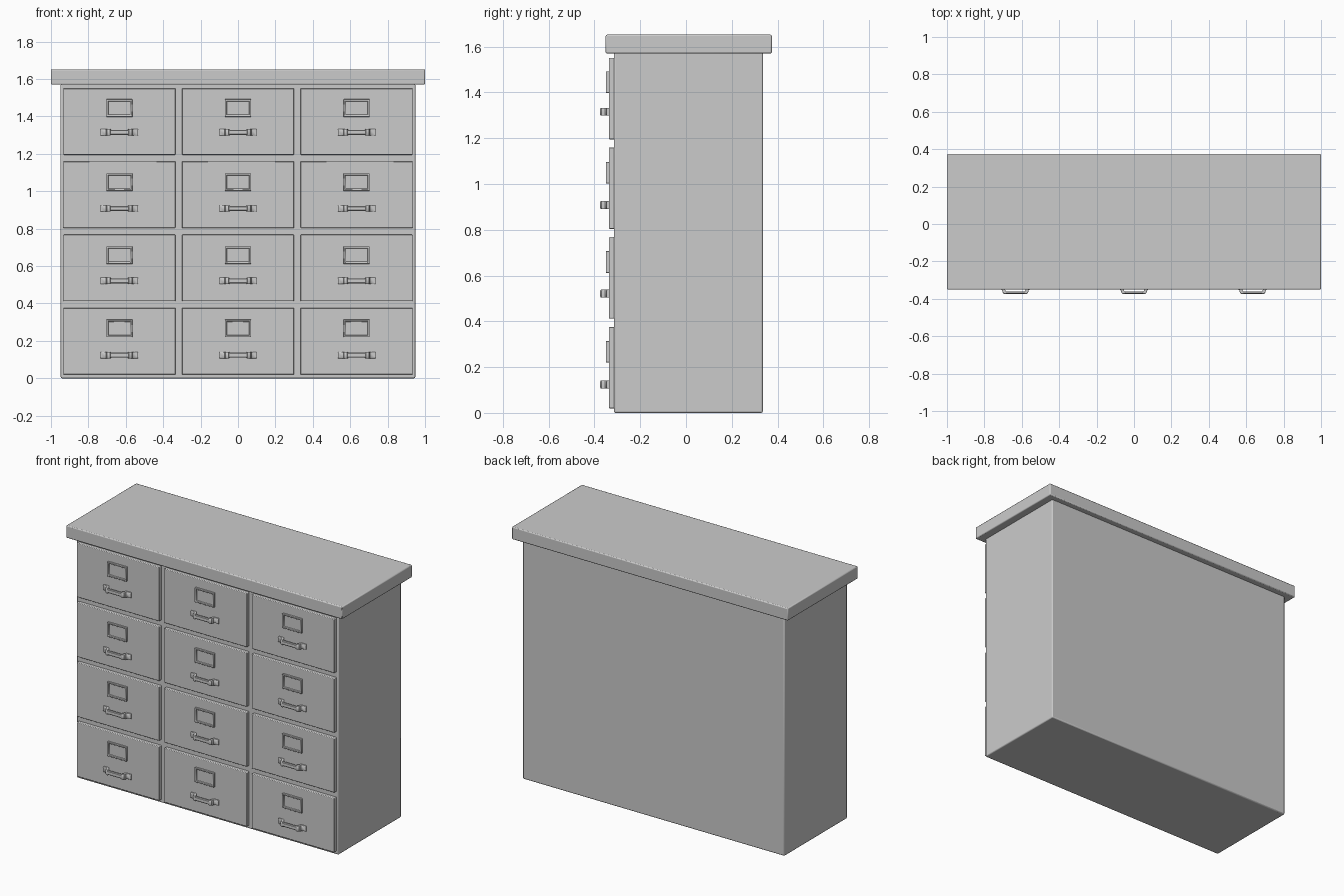
import bpy, bmesh, math

if "Cube" in bpy.data.objects:
    bpy.data.objects.remove(bpy.data.objects["Cube"])

FACE = -0.337  # y of the drawer fronts


def finish(name, bm, bevel=0.0, segments=2):
    bmesh.ops.recalc_face_normals(bm, faces=bm.faces)
    mesh = bpy.data.meshes.new(name)
    bm.to_mesh(mesh)
    bm.free()
    ob = bpy.data.objects.new(name, mesh)
    bpy.context.collection.objects.link(ob)
    if bevel:
        mod = ob.modifiers.new("Bevel", "BEVEL")
        mod.width, mod.segments, mod.limit_method = bevel, segments, "ANGLE"
    bpy.ops.object.select_all(action="DESELECT")
    bpy.context.view_layer.objects.active = ob
    ob.select_set(True)
    bpy.ops.object.shade_smooth_by_angle(angle=math.radians(35))
    return ob


def box_bm(x0, x1, y0, y1, z0, z1):
    bm = bmesh.new()
    bmesh.ops.create_cube(bm, size=1)
    for v in bm.verts:
        v.co.x = x1 if v.co.x > 0 else x0
        v.co.y = y1 if v.co.y > 0 else y0
        v.co.z = z1 if v.co.z > 0 else z0
    return bm


def label_frame(name, x, z):
    # raised plate with an inset, recessed card window
    bm = box_bm(x - 0.07, x + 0.07, -0.350, FACE + 0.004, z - 0.047, z + 0.047)
    bm.normal_update()
    front = min(bm.faces, key=lambda f: f.calc_center_median().y)
    bmesh.ops.inset_region(bm, faces=[front], thickness=0.013)
    bmesh.ops.inset_region(bm, faces=[front], thickness=0.002, depth=0)
    for v in front.verts:
        v.co.y += 0.009
    finish(name, bm, 0.0015, 1)


def handle(name, x, z):
    # half path (x, y, half height) of outer and inner skins, mirrored in x
    half = [(0.100, FACE - 0.010, FACE + 0.003, 0.100, 0.017),
            (0.078, FACE - 0.012, FACE + 0.003, 0.066, 0.017),
            (0.071, -0.354, -0.348, 0.056, 0.017),
            (0.067, -0.369, -0.358, 0.052, 0.017),
            (0.058, -0.375, -0.360, 0.050, 0.017),
            (0.050, -0.375, -0.360, 0.047, 0.017),
            (0.049, -0.373, -0.361, 0.046, 0.013)]
    path = half + [(-a, b, c, -d, h) for a, b, c, d, h in reversed(half)]
    bm = bmesh.new()
    rings = []
    for xo, yo, yi, xi, h in path:
        c = min(h * 0.3, 0.004)
        pts = [(xo, yo, -h + c), (xo, yo, h - c), (xo, yo + 0.003, h),
               (xi, yi, h), (xi, yi, -h), (xo, yo + 0.003, -h)]
        rings.append([bm.verts.new((x + a, b, z + d)) for a, b, d in pts])
    for r, s in zip(rings, rings[1:]):
        for i in range(6):
            j = (i + 1) % 6
            bm.faces.new((r[i], r[j], s[j], s[i]))
    bm.faces.new(rings[0])
    bm.faces.new(rings[-1])
    finish(name, bm)


# cabinet carcass and overhanging top
finish("cabinet_body", box_bm(-0.948, 0.948, -0.315, 0.336, 0, 1.575), 0.007)
finish("cabinet_top", box_bm(-1, 1, -0.351, 0.375, 1.570, 1.652), 0.006)

# drawers: (bottom, top, label height, handle height) for each row
rows = [(0.02, 0.376, 0.267, 0.124), (0.412, 0.768, 0.659, 0.521),
        (0.804, 1.16, 1.049, 0.908), (1.195, 1.55, 1.445, 1.315)]
for r, (z0, z1, zl, zh) in enumerate(rows, 1):
    for c, x in enumerate((-0.634, 0, 0.634), 1):
        tag = f"_{r}_{c}"
        finish("drawer_front" + tag,
               box_bm(x - 0.3, x + 0.3, FACE, -0.305, z0, z1), 0.004)
        label_frame("label_frame" + tag, x, zl)
        handle("drawer_handle" + tag, x, zh)
